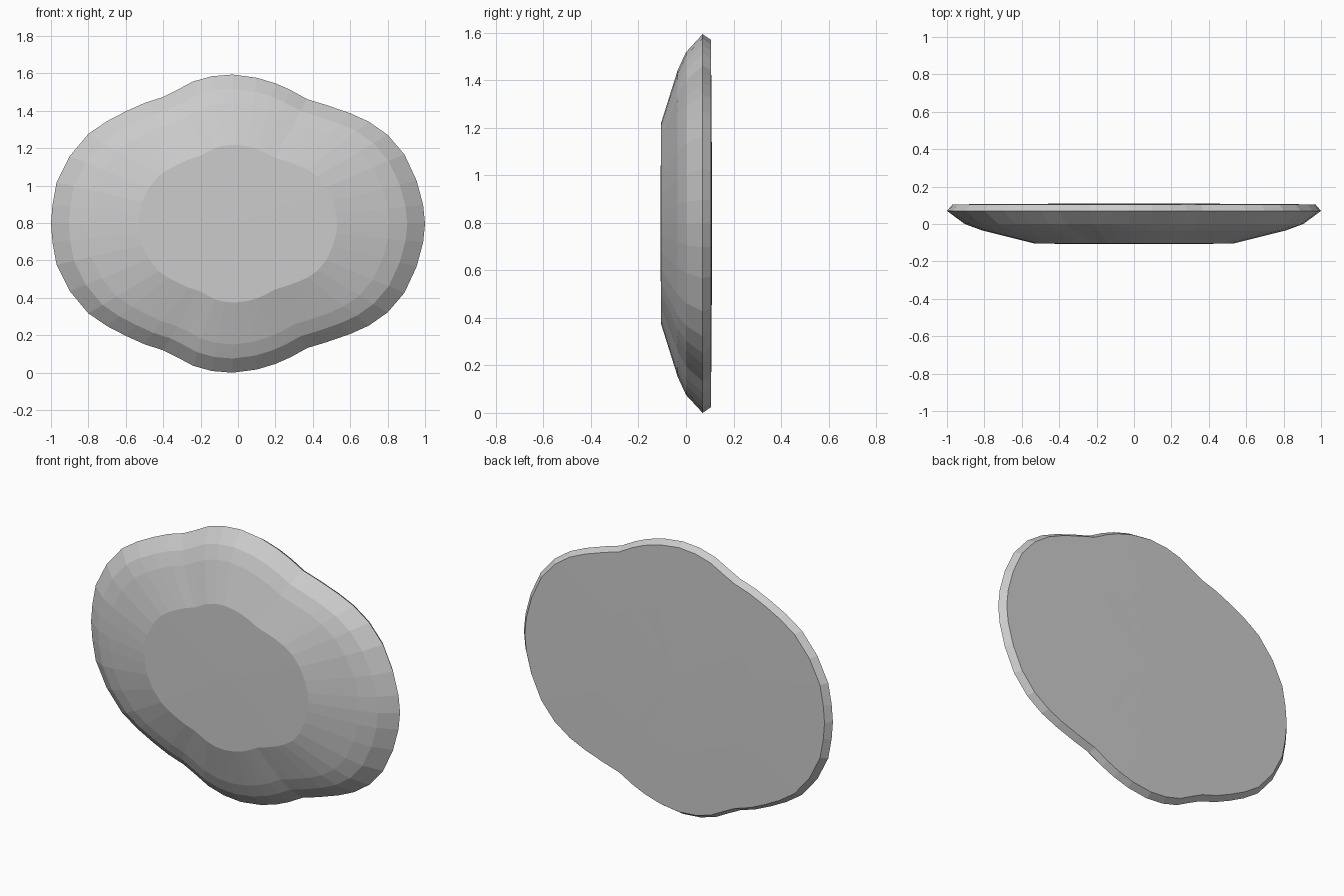
import bpy
import bmesh

default_cube = bpy.data.objects.get("Cube")
if default_cube:
    bpy.data.objects.remove(default_cube, do_unlink=True)

CENTRE_HEIGHT = 0.797

# Upper half of the lobed outline, from the left tip over the top to the right tip
upper_outline = [
    (1, 0), (.99, .1), (.955, .23), (.89, .37), (.8, .475), (.7, .545),
    (.6, .59), (.47, .635), (.37, .665), (.28, .715), (.2, .75), (.1, .78),
    (-.03, .797), (-.14, .788), (-.24, .76), (-.33, .712), (-.4, .677),
    (-.5, .645), (-.6, .6), (-.7, .548), (-.8, .48), (-.9, .36),
    (-.97, .22), (-.992, .1), (-1, 0),
]
# The lower half mirrors the upper half, without repeating the tips
lower_outline = [(x, -z) for x, z in reversed(upper_outline[1:-1])]
outline = upper_outline + lower_outline

# Outline scale and depth of each ring, from front face to back face
rings = [(.53, -.105), (.81, -.035), (.905, 0), (1, .07), (.97, .105), (.53, .108)]


def add_ring(bm, scale, depth):
    """Add one scaled copy of the outline at the given depth."""
    return [bm.verts.new((x * scale, depth, CENTRE_HEIGHT + z * scale))
            for x, z in outline]


def bridge(bm, front, back):
    """Join two rings with a band of quads."""
    count = len(front)
    for i in range(count):
        j = (i + 1) % count
        bm.faces.new((front[i], front[j], back[j], back[i]))


def cap(bm, ring, depth):
    """Close a ring with a fan around a central point."""
    centre = bm.verts.new((0, depth, CENTRE_HEIGHT))
    for a, b in zip(ring, ring[1:] + ring[:1]):
        bm.faces.new((a, b, centre))


# Bevelled plaque body
bm = bmesh.new()
loops = [add_ring(bm, scale, depth) for scale, depth in rings]
for front, back in zip(loops, loops[1:]):
    bridge(bm, front, back)
cap(bm, loops[0], -.108)
cap(bm, loops[-1], .11)
bmesh.ops.recalc_face_normals(bm, faces=bm.faces)

mesh = bpy.data.meshes.new("lobed_plaque")
bm.to_mesh(mesh)
bm.free()
plaque = bpy.data.objects.new("lobed_plaque", mesh)
bpy.context.collection.objects.link(plaque)
